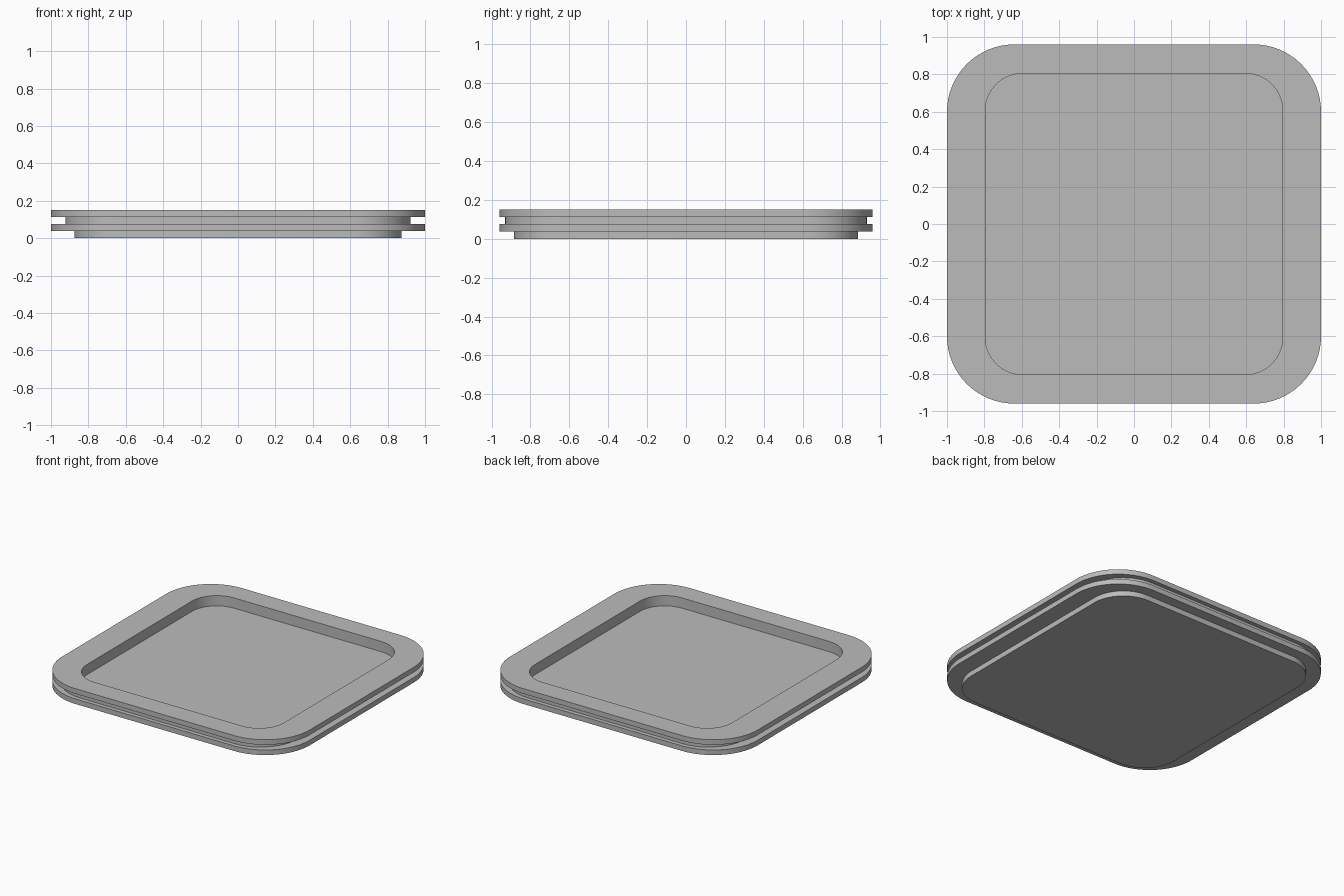
import bpy, bmesh, math

cube = bpy.data.objects.get("Cube")
if cube:
    bpy.data.objects.remove(cube, do_unlink=True)

grey = bpy.data.materials.new("plain grey")
grey.use_nodes = True
grey.diffuse_color = (0.5, 0.5, 0.5, 1)
grey.node_tree.nodes["Principled BSDF"].inputs["Base Color"].default_value = (0.5, 0.5, 0.5, 1)

SEGMENTS = 16  # per rounded corner


def rounded_rect(bm, size, z):
    """Loop of vertices; size = half width, half depth, corner radius."""
    hx, hy, r = size
    verts = []
    for corner, (sx, sy) in enumerate([(1, 1), (-1, 1), (-1, -1), (1, -1)]):
        for i in range(SEGMENTS + 1):
            a = math.pi / 2 * (corner + i / SEGMENTS)
            verts.append(bm.verts.new((sx * (hx - r) + r * math.cos(a),
                                       sy * (hy - r) + r * math.sin(a), z)))
    return verts


def bridge(bm, a, b):
    n = len(a)
    for i in range(n):
        j = (i + 1) % n
        bm.faces.new((a[i], a[j], b[j], b[i]))


def layer(name, outer, z0, z1, hole=None):
    """Rounded slab, or a ring when a hole size is given."""
    bm = bmesh.new()
    low, high = rounded_rect(bm, outer, z0), rounded_rect(bm, outer, z1)
    bridge(bm, low, high)
    if hole:
        hole_low, hole_high = rounded_rect(bm, hole, z0), rounded_rect(bm, hole, z1)
        bridge(bm, high, hole_high)
        bridge(bm, hole_high, hole_low)
        bridge(bm, hole_low, low)
    else:
        bm.faces.new(high)
        bm.faces.new(low[::-1])
    bmesh.ops.recalc_face_normals(bm, faces=bm.faces)
    mesh = bpy.data.meshes.new(name)
    bm.to_mesh(mesh)
    bm.free()
    mesh.materials.append(grey)
    obj = bpy.data.objects.new(name, mesh)
    bpy.context.collection.objects.link(obj)
    bpy.ops.object.select_all(action='DESELECT')
    obj.select_set(True)
    bpy.context.view_layer.objects.active = obj
    bpy.ops.object.shade_smooth_by_angle(angle=math.radians(30))


FLANGE = (1.0, 0.96, 0.36)
RECESS = (0.795, 0.805, 0.2)

# Solid foot and floor plate, then two rings around the recess
layer("foot", (0.875, 0.885, 0.25), 0.0, 0.038)
layer("lower_flange", FLANGE, 0.038, 0.075)
layer("grooved_neck", (0.923, 0.93, 0.3), 0.075, 0.113, RECESS)
layer("upper_rim", FLANGE, 0.113, 0.15, RECESS)
